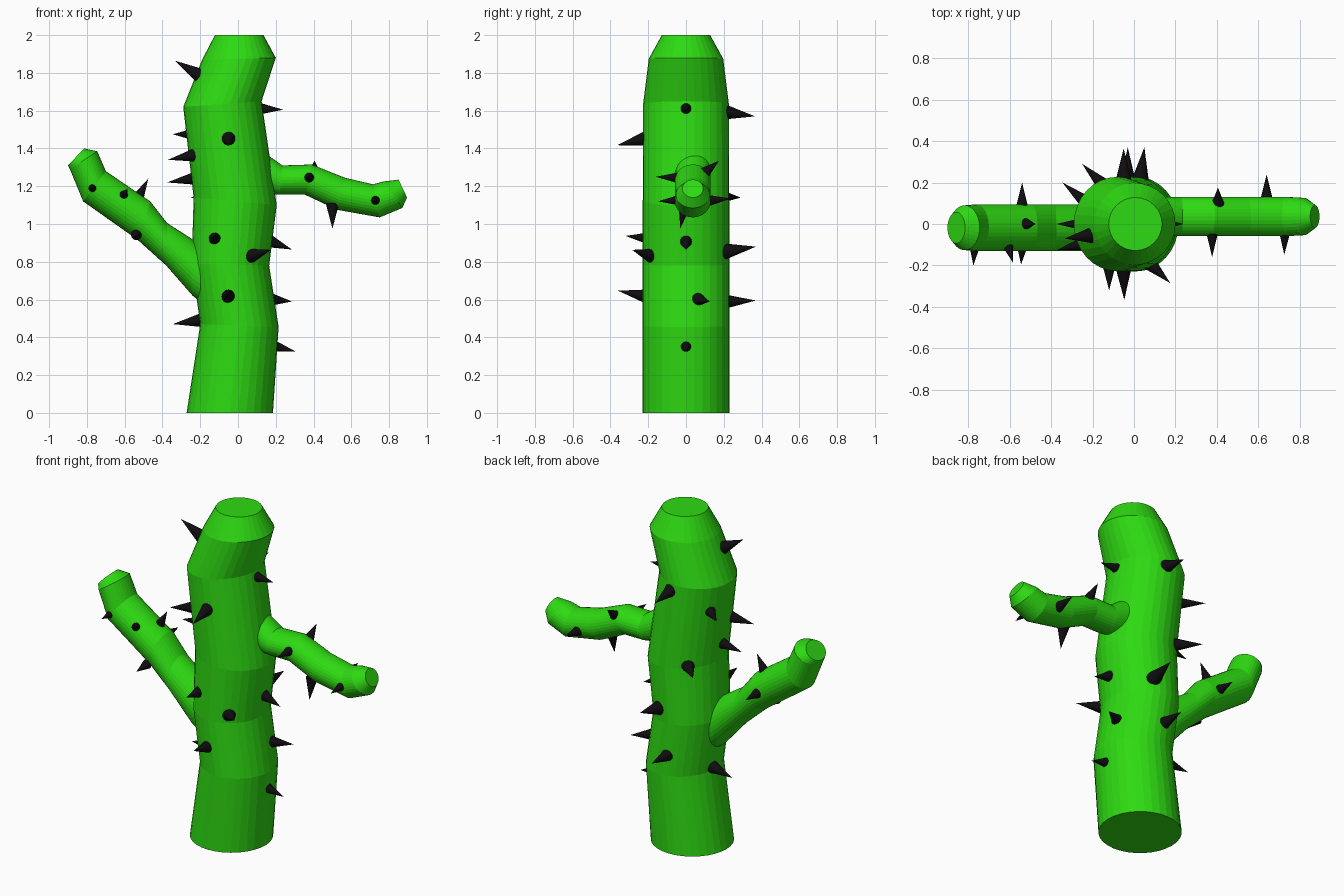
import bpy, bmesh, math
from mathutils import Vector


def material(name, color):
    m = bpy.data.materials.new(name)
    m.diffuse_color = color
    return m


GREEN = material("cactus_green", (0.027, 0.70, 0.006, 1))
DARK = material("thorn_black", (0.005, 0.004, 0.005, 1))


def finish(bm, name, mat):
    bmesh.ops.recalc_face_normals(bm, faces=bm.faces)
    me = bpy.data.meshes.new(name)
    bm.to_mesh(me)
    bm.free()
    me.materials.append(mat)
    ob = bpy.data.objects.new(name, me)
    bpy.context.collection.objects.link(ob)
    return ob


def loft(name, rings, y=0.0, n=32):
    """Tube through tilted elliptical rings: (xa, za, xb, zb, half width in y)."""
    bm = bmesh.new()
    loops = []
    for xa, za, xb, zb, ry in rings:
        c = Vector(((xa + xb) / 2, y, (za + zb) / 2))
        u = Vector(((xb - xa) / 2, 0, (zb - za) / 2))
        v = Vector((0, ry, 0))
        angles = [2 * math.pi * i / n for i in range(n)]
        loops.append([bm.verts.new(c + u * math.cos(a) + v * math.sin(a)) for a in angles])
    for a, b in zip(loops, loops[1:]):
        for i in range(n):
            j = (i + 1) % n
            bm.faces.new((a[i], a[j], b[j], b[i]))
    bm.faces.new(loops[0])
    bm.faces.new(loops[-1])
    return finish(bm, name, GREEN)


def thorn(name, base, tip, r):
    base, tip = Vector(base), Vector(tip)
    d = tip - base
    base -= d.normalized() * 0.02
    d = tip - base
    bm = bmesh.new()
    bmesh.ops.create_cone(bm, cap_ends=True, segments=16, radius1=r, radius2=0, depth=d.length)
    rot = d.to_track_quat('Z', 'Y')
    for v in bm.verts:
        v.co = rot @ v.co + (base + tip) / 2
    bmesh.ops.remove_doubles(bm, verts=bm.verts, dist=1e-5)
    return finish(bm, name, DARK)


# Trunk: left and right edge points of each ring
loft("trunk", [
    (-.272, 0, .185, 0, .229), (-.20, .47, .215, .455, .229),
    (-.245, .79, .165, .78, .229), (-.235, 1.14, .205, 1.10, .229),
    (-.29, 1.62, .125, 1.65, .227), (-.19, 1.87, .20, 1.88, .197),
    (-.122, 2.0, .135, 2.0, .128)])

# Arms: lower and upper edge points of each ring
loft("left_arm", [
    (-.17, .57, -.17, .86, .113), (-.24, .62, -.25, .925, .113),
    (-.38, .78, -.375, 1.005, .113), (-.53, .915, -.465, 1.12, .113),
    (-.82, 1.12, -.70, 1.28, .113), (-.89, 1.29, -.745, 1.385, .108),
    (-.90, 1.31, -.815, 1.40, .075)], y=-.018)
loft("right_arm", [
    (.08, 1.17, .08, 1.42, .095), (.22, 1.155, .235, 1.31, .095),
    (.355, 1.155, .39, 1.315, .095), (.525, 1.075, .565, 1.245, .095),
    (.75, 1.035, .715, 1.21, .095), (.87, 1.085, .77, 1.225, .09),
    (.895, 1.14, .85, 1.235, .055)], y=.036)

# Thorns: base, tip, radius
trunk_thorns = [
    ((-.21, -.055, 1.79), (-.335, -.07, 1.865), .042),
    ((.13, 0, 1.61), (.24, 0, 1.605), .032),
    ((-.05, -.225, 1.45), (-.047, -.365, 1.417), .04),
    ((-.25, .12, 1.475), (-.345, .2, 1.475), .032),
    ((-.23, -.09, 1.365), (-.37, -.125, 1.34), .04),
    ((-.24, 0, 1.24), (-.375, 0, 1.22), .036),
    ((-.15, .19, 1.145), (-.25, .29, 1.14), .038),
    ((-.12, -.21, .925), (-.12, -.32, .937), .034),
    ((.07, -.185, .832), (.175, -.285, .863), .042),
    ((.165, 0, .91), (.285, 0, .865), .04),
    ((.03, .205, .855), (.05, .37, .88), .048),
    ((-.05, -.225, .62), (-.045, -.36, .647), .038),
    ((.185, .07, .60), (.285, .125, .59), .036),
    ((-.05, .225, 1.59), (-.05, .365, 1.57), .04),
    ((-.03, .225, .59), (-.03, .37, .595), .038),
    ((.205, 0, .35), (.305, 0, .325), .032),
    ((-.2, .03, .49), (-.345, .05, .47), .04),
]
arm_thorns = [
    ((-.77, -.125, 1.19), (-.775, -.2, 1.19), .026),
    ((-.605, -.115, 1.155), (-.585, -.185, 1.185), .028),
    ((-.54, -.12, .94), (-.545, -.195, .93), .028),
    ((-.515, 0, 1.165), (-.475, 0, 1.24), .028),
    ((-.54, .09, 1.05), (-.54, .2, 1.05), .032),
    ((.377, -.055, 1.245), (.377, -.16, 1.25), .03),
    ((.727, -.055, 1.125), (.725, -.148, 1.12), .028),
    ((.5, -.01, 1.085), (.5, -.03, .975), .034),
    ((.405, .115, 1.285), (.405, .175, 1.335), .03),
    ((.64, .13, 1.125), (.64, .238, 1.135), .032),
]
for group, spikes in (("trunk_thorn", trunk_thorns), ("arm_thorn", arm_thorns)):
    for i, (b, t, r) in enumerate(spikes, 1):
        thorn(f"{group}_{i}", b, t, r)
